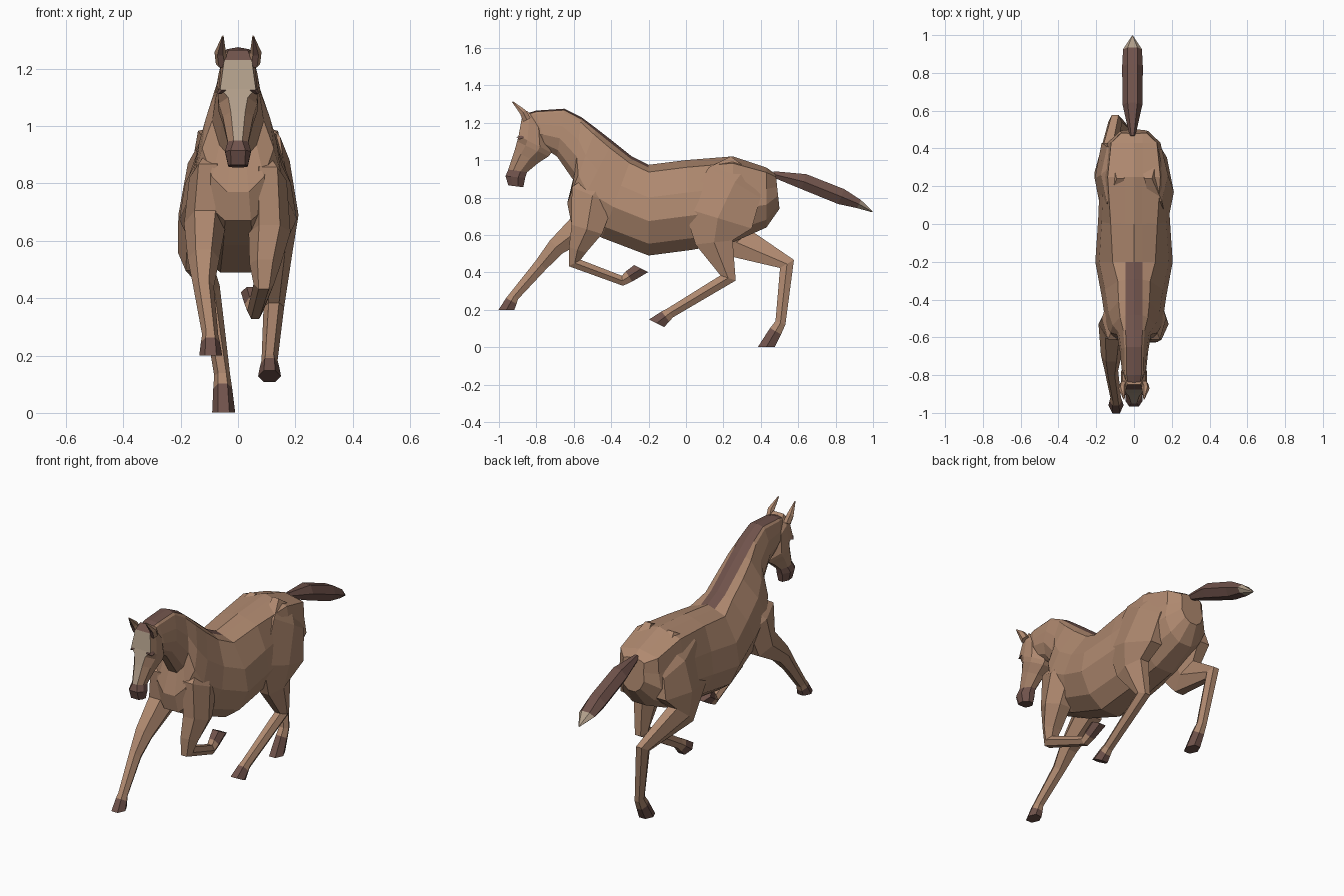
import bpy
import bmesh
from mathutils import Vector

cube = bpy.data.objects.get("Cube")
if cube:
    bpy.data.objects.remove(cube, do_unlink=True)


def material(name, colour):
    m = bpy.data.materials.new(name)
    m.use_nodes = True
    m.diffuse_color = (*colour, 1)
    node = m.node_tree.nodes["Principled BSDF"]
    node.inputs["Base Color"].default_value = (*colour, 1)
    node.inputs["Roughness"].default_value = 0.9
    return m


MATS = [material("tan coat", (0.43, 0.25, 0.16)),
        material("dark brown", (0.16, 0.085, 0.07)),
        material("pale blaze", (0.45, 0.35, 0.26))]
COAT, DARK, PALE = range(3)


def section(x, start, end, profile):
    """Symmetric ring spanning two points of the side outline."""
    start, end = Vector((x, *start)), Vector((x, *end))

    def point(w, t):
        return start.lerp(end, t) + Vector((w, 0, 0))
    left = [point(w, t) for w, t in profile]
    right = [point(-w, t) for w, t in reversed(profile) if w > 0]
    return left + right


def loft(name, rings, rule):
    """Skin the rings; rule(segment, side, sides) picks each face's colour."""
    bm = bmesh.new()
    rows = [[bm.verts.new(p) for p in ring] for ring in rings]
    n = len(rows[0])
    for i, (a, b) in enumerate(zip(rows, rows[1:])):
        for j in range(n):
            k = (j + 1) % n
            face = bm.faces.new((a[j], a[k], b[k], b[j]))
            face.material_index = rule(i, j, n)
    bm.faces.new(rows[0]).material_index = rule(0, 1, n)
    bm.faces.new(rows[-1]).material_index = rule(len(rows) - 2, 1, n)
    bmesh.ops.recalc_face_normals(bm, faces=bm.faces)
    mesh = bpy.data.meshes.new(name)
    bm.to_mesh(mesh)
    bm.free()
    for m in MATS:
        mesh.materials.append(m)
    bpy.context.collection.objects.link(bpy.data.objects.new(name, mesh))


def tube(name, path, widths, depths, rule, sole=None):
    """Six-sided limb whose rings bisect the bends; sole sets the end cut."""
    points = [Vector(p) for p in path]
    steps = [(b - a).normalized() for a, b in zip(points, points[1:])]
    cuts = []
    for before, after in zip(steps[:1] + steps, steps + steps[-1:]):
        along = before + after
        cuts.append(Vector((-along.z, along.y)))
    if sole:
        cuts[-1] = Vector(sole)
    rings = []
    for p, cut, w, d in zip(points, cuts, widths, depths):
        across = cut.normalized() * d
        rings.append(section(p.x, p.yz + across, p.yz - across,
                             [(w / 2, 0), (w, 0.5), (w / 2, 1)]))
    loft(name, rings, rule)


# Body and neck: half width, top point, bottom point
trunk = [
    (0.075, (0.48, 0.925), (0.50, 0.74)),
    (0.14, (0.43, 0.96), (0.43, 0.64)),
    (0.18, (0.25, 1.02), (0.25, 0.56)),
    (0.19, (0, 1), (0.03, 0.52)),
    (0.205, (-0.2, 0.975), (-0.2, 0.49)),
    (0.17, (-0.29, 1.02), (-0.45, 0.585)),
    (0.15, (-0.39, 1.1), (-0.615, 0.67)),
    (0.125, (-0.48, 1.17), (-0.635, 0.77)),
    (0.09, (-0.56, 1.23), (-0.60, 0.89)),
    (0.075, (-0.65, 1.275), (-0.69, 1.02)),
    (0.065, (-0.8, 1.265), (-0.75, 1.06)),
    (0.05, (-0.85, 1.25), (-0.79, 1.09)),
]
rings = []
for hw, top, bottom in trunk:
    # The back is broadest over the rump and narrow at the withers
    crest = hw * (0.5 + abs(top[0] + 0.3) / 2)
    rings.append(section(0, top, bottom, [
        (0, 0), (min(0.045, 0.8 * crest), 0.03), (crest, 0.08),
        (0.9 * hw, 0.36), (hw, 0.62), (0.72 * hw, 0.87), (0.3 * hw, 1)]))
loft("body_and_neck", rings,
     lambda i, j, n: DARK if i >= 4 and j in (0, n - 1) else COAT)

# Head: half width, half width of the front strip, front point, back point
skull = [
    (0.04, 0.034, (-0.85, 1.265), (-0.79, 1.2)),
    (0.06, 0.048, (-0.877, 1.23), (-0.74, 1.14)),
    (0.07, 0.062, (-0.895, 1.13), (-0.72, 1.04)),
    (0.067, 0.034, (-0.903, 1.1), (-0.735, 1.02)),
    (0.053, 0.025, (-0.917, 1.05), (-0.79, 0.985)),
    (0.036, 0.015, (-0.95, 0.95), (-0.85, 0.935)),
    (0.045, 0.026, (-0.965, 0.915), (-0.86, 0.905)),
    (0.034, 0.024, (-0.95, 0.865), (-0.87, 0.855)),
]


def head_colour(seg, side, count):
    if seg >= 5:
        return DARK
    if side == count - 1:
        return PALE if seg else DARK
    return COAT


loft("head", [section(0, front, back, [(strip, 0), (hw, 0.27),
                                       (hw, 0.65), (0.4 * hw, 1)])
              for hw, strip, front, back in skull], head_colour)

# Ears and eyes, mirrored
for label, s in (("left", 1), ("right", -1)):
    tube(label + "_ear",
         [(s * 0.055, -0.85, 1.215), (s * 0.062, -0.872, 1.257),
          (s * 0.053, -0.928, 1.313)],
         (0.022, 0.02, 0.003), (0.022, 0.018, 0.003),
         lambda i, j, n: DARK if j == n - 1 else COAT)
    tube(label + "_eye",
         [(s * 0.05, -0.885, 1.13), (s * 0.066, -0.88, 1.115)],
         (0.014, 0.008), (0.022, 0.013), lambda i, j, n: DARK)

# Legs: sole direction, then the path through shoulder or hip,
# elbow or stifle, forearm, knee or hock, fetlock, toe
legs = {
    "left_front_leg": ((-2, 1), [
        (0.105, -0.5, 0.81), (0.11, -0.53, 0.63), (0.095, -0.58, 0.52),
        (0.09, -0.595, 0.45), (0.06, -0.34, 0.355), (0.05, -0.24, 0.42)]),
    "right_front_leg": ((1, 0), [
        (-0.105, -0.5, 0.82), (-0.115, -0.53, 0.66), (-0.12, -0.695, 0.535),
        (-0.12, -0.775, 0.44), (-0.097, -0.92, 0.272), (-0.095, -0.96, 0.2)]),
    "left_hind_leg": ((2, -1), [
        (0.115, 0.26, 0.88), (0.138, 0.17, 0.69), (0.135, 0.15, 0.56),
        (0.125, 0.225, 0.37), (0.11, -0.085, 0.183), (0.11, -0.157, 0.128)]),
    "right_hind_leg": ((1, 0), [
        (-0.11, 0.26, 0.87), (-0.135, 0.24, 0.69), (-0.155, 0.27, 0.56),
        (-0.1, 0.54, 0.445), (-0.055, 0.505, 0.13), (-0.05, 0.43, 0.002)]),
}
leg_widths = [0.04, 0.065, 0.073, 0.055, 0.036, 0.028, 0.033, 0.04]
leg_depths = {"front": [0.07, 0.12, 0.085, 0.048, 0.036, 0.027, 0.032, 0.042],
              "hind": [0.1, 0.16, 0.19, 0.1, 0.043, 0.028, 0.034, 0.045]}
for name, (sole, path) in legs.items():
    # The root blends into the body; the hoof starts below the fetlock
    x, y, z = path[0]
    root = (0.65 * x, y + 0.06, z + 0.08)
    hoof_top = Vector(path[-2]).lerp(Vector(path[-1]), 0.35)
    tube(name, [root] + path[:-1] + [hoof_top, path[-1]], leg_widths,
         leg_depths[name.split("_")[1]],
         lambda i, j, n: DARK if i == 6 else COAT, sole)

# Tail with a pale tip
tube("tail",
     [(-0.008, y, z) for y, z in ((0.465, 0.925), (0.63, 0.885), (0.83, 0.805),
                                  (0.925, 0.765), (0.996, 0.724))],
     (0.015, 0.052, 0.055, 0.05, 0.003), (0.016, 0.042, 0.043, 0.024, 0.003),
     lambda i, j, n: PALE if i == 3 else DARK)
